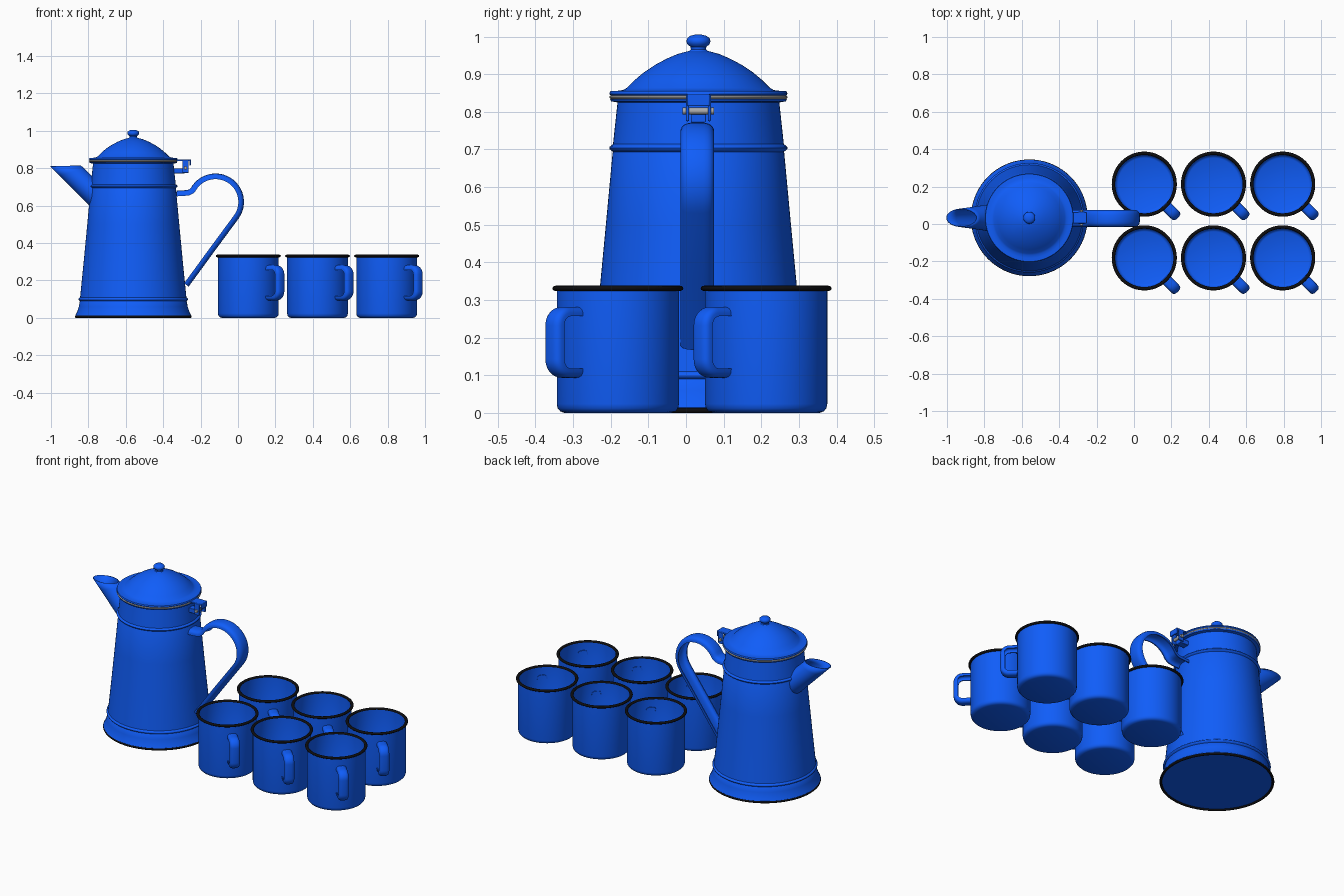
import bpy, bmesh, math
from math import sin, cos, pi, radians
from mathutils import Vector

if "Cube" in bpy.data.objects:
    bpy.data.objects.remove(bpy.data.objects["Cube"])


def material(name, color):
    m = bpy.data.materials.new(name)
    m.diffuse_color = color
    m.use_nodes = True
    m.node_tree.nodes["Principled BSDF"].inputs["Base Color"].default_value = m.diffuse_color
    return m


BLUE = material("blue_enamel", (0.005, 0.11, 0.95, 1))
BLACK = material("black_rim", (0.004, 0.004, 0.005, 1))
STEEL = material("steel", (0.4, 0.4, 0.4, 1))
POT = Vector((-0.56, 0.033, 0))


def loft(name, rings, mat, loc=(0, 0, 0), closed=False, caps=False):
    """Skin a list of equal-length point rings."""
    bm = bmesh.new()
    vs = [[bm.verts.new(p) for p in r] for r in rings]
    pairs = list(zip(vs, vs[1:])) + ([(vs[-1], vs[0])] if closed else [])
    n = len(vs[0])
    for a, b in pairs:
        for i in range(n):
            j = (i + 1) % n
            bm.faces.new((a[i], a[j], b[j], b[i]))
    if caps:
        bm.faces.new(vs[0])
        bm.faces.new(vs[-1])
    bmesh.ops.remove_doubles(bm, verts=bm.verts, dist=1e-5)
    bmesh.ops.recalc_face_normals(bm, faces=bm.faces)
    me = bpy.data.meshes.new(name)
    bm.to_mesh(me)
    bm.free()
    me.materials.append(mat)
    ob = bpy.data.objects.new(name, me)
    ob.location = loc
    bpy.context.collection.objects.link(ob)
    return ob


def lathe(name, profile, mat, loc=(0, 0, 0), seg=72, closed=False):
    rings = [[(r * cos(2 * pi * i / seg), r * sin(2 * pi * i / seg), z)
              for i in range(seg)] for r, z in profile]
    return loft(name, rings, mat, loc, closed)


def ring(name, radius, z, rr, rz, mat, loc=(0, 0, 0)):
    prof = [(radius + rr * cos(pi * k / 6), z + rz * sin(pi * k / 6)) for k in range(12)]
    return lathe(name, prof, mat, loc, closed=True)


def arc(cx, cz, r, a0, a1, n=8):
    return [(cx + r * cos(radians(a0 + (a1 - a0) * k / n)),
             cz + r * sin(radians(a0 + (a1 - a0) * k / n))) for k in range(n + 1)]


def channel(name, path, half, thick, mat, loc=(0, 0, 0)):
    """Sweep a rounded C-channel along a path in the x-z plane."""
    def half_round(w, t):
        out = []
        for k in range(13):
            c, s = cos(pi * k / 12), sin(pi * k / 12)
            out.append((math.copysign(abs(c) ** 0.7, c) * w, abs(s) ** 0.7 * t))
        return out
    section = half_round(half, thick) + half_round(half - 0.006, thick - 0.006)[::-1]
    rings = []
    for i, p in enumerate(path):
        a, b = path[max(i - 1, 0)], path[min(i + 1, len(path) - 1)]
        t = Vector((b[0] - a[0], b[1] - a[1])).normalized()
        rings.append([(p[0] - t.y * h, w, p[1] + t.x * h) for w, h in section])
    return loft(name, rings, mat, loc, caps=True)


def box(name, x0, x1, y0, y1, z0, z1, mat):
    sq = [(x0, y0), (x1, y0), (x1, y1), (x0, y1)]
    ob = loft(name, [[(x, y, z) for x, y in sq] for z in (z0, z1)], mat, POT, caps=True)
    bev = ob.modifiers.new("bevel", 'BEVEL')
    bev.width, bev.segments = 0.003, 2
    return ob


# Pot body with two raised beads
body = [(0, 0.008), (0.305, 0.008), (0.309, 0.014), (0.301, 0.03), (0.291, 0.06), (0.286, 0.088)]
body += [(0.284 + 0.009 * sin(pi * k / 6), 0.09 + 0.02 * k / 6) for k in range(7)]
body += [(0.265, 0.3), (0.246, 0.5), (0.228, 0.692)]
body += [(0.227 + 0.010 * sin(pi * k / 6), 0.694 + 0.02 * k / 6) for k in range(7)]
body += [(0.215, 0.825), (0.232, 0.828), (0.235, 0.834), (0, 0.836)]
lathe("pot_body", body, BLUE, POT)
ring("pot_base_rim", 0.305, 0.007, 0.007, 0.007, BLACK, POT)
ring("pot_lip", 0.230, 0.839, 0.007, 0.005, STEEL, POT)

# Domed lid and knob
lathe("lid", [(0, 0.842), (0.232, 0.842), (0.237, 0.848), (0.234, 0.855), (0.215, 0.856),
              (0.200, 0.858), (0.190, 0.864), (0.170, 0.884), (0.145, 0.905), (0.115, 0.925),
              (0.085, 0.941), (0.055, 0.954), (0.025, 0.962), (0, 0.964)], BLUE, POT)
lathe("lid_knob", [(0.026, 0.960), (0.020, 0.966), (0.021, 0.973), (0.029, 0.979), (0.032, 0.987),
                   (0.030, 0.995), (0.022, 1.002), (0.010, 1.005), (0, 1.0055)], BLUE, POT, 32)

# Spout: upright oval at the body blending to a level mouth
rings = []
for s in (0, 0.2, 0.4, 0.6, 0.8, 1):
    pts = []
    for k in range(32):
        a = 2 * pi * k / 32
        root = Vector((-0.195, 0.07 * sin(a), 0.647 + 0.08 * cos(a)))
        tip = Vector((-0.362 + 0.078 * cos(a), 0.044 * sin(a), 0.812))
        pts.append(root.lerp(tip, s))
    rings.append(pts)
spout = loft("spout", rings, BLUE, POT)
sol = spout.modifiers.new("wall", 'SOLIDIFY')
sol.thickness = 0.005

# Pot handle
path = [(-0.328, 0.650), (-0.29, 0.652), (-0.262, 0.655), (-0.243, 0.663)]
path += arc(-0.12, 0.62, 0.122, 153, -36, 24) + [(-0.15, 0.374), (-0.288, 0.185)]
channel("pot_handle", path, 0.045, 0.03, BLUE, (0, POT.y - 0.003, 0))

# Hinge joining lid and pot
box("hinge_lid_tab", 0.22, 0.308, -0.030, 0.030, 0.838, 0.848, BLUE)
box("hinge_thumb_tab", 0.300, 0.308, -0.030, 0.030, 0.815, 0.848, BLUE)
box("hinge_bracket", 0.205, 0.275, -0.020, 0.020, 0.772, 0.800, BLUE)
for side in (-1, 1):
    y = 0.029 * side
    box("hinge_ear", 0.262, 0.296, y - 0.004, y + 0.004, 0.775, 0.846, BLUE)
pin = lathe("hinge_pin", [(0, -0.042), (0.009, -0.042), (0.009, 0.042), (0, 0.042)],
            STEEL, POT + Vector((0.279, 0, 0.802)), 20)
pin.rotation_euler.x = pi / 2

# Mug: body, black rim and angled handle
mug = [lathe("mug_body", [(0, 0), (0.142, 0), (0.153, 0.004), (0.160, 0.012), (0.1625, 0.024),
                          (0.1625, 0.331), (0.157, 0.331), (0.157, 0.026), (0.150, 0.012),
                          (0.140, 0.007), (0, 0.006)], BLUE),
       ring("mug_rim", 0.165, 0.331, 0.009, 0.007, BLACK)]
path = [(0.152, 0.257)] + arc(0.205, 0.232, 0.025, 90, 0) + arc(0.205, 0.143, 0.025, 0, -90)
path += [(0.152, 0.118)]
mug.append(channel("mug_handle", path, 0.029, 0.025, BLUE))
mug[2].rotation_euler.z = -pi / 4

# Two rows of three mugs
for x in (0.055, 0.425, 0.795):
    for y in (-0.181, 0.213):
        for part in mug:
            if (x, y) == (0.795, 0.213):
                ob = part
            else:
                ob = part.copy()
                bpy.context.collection.objects.link(ob)
            ob.location = (x, y, 0)

# Smooth shading with crisp edges
bpy.ops.object.select_all(action='SELECT')
bpy.context.view_layer.objects.active = mug[0]
bpy.ops.object.shade_smooth_by_angle(angle=radians(40))
